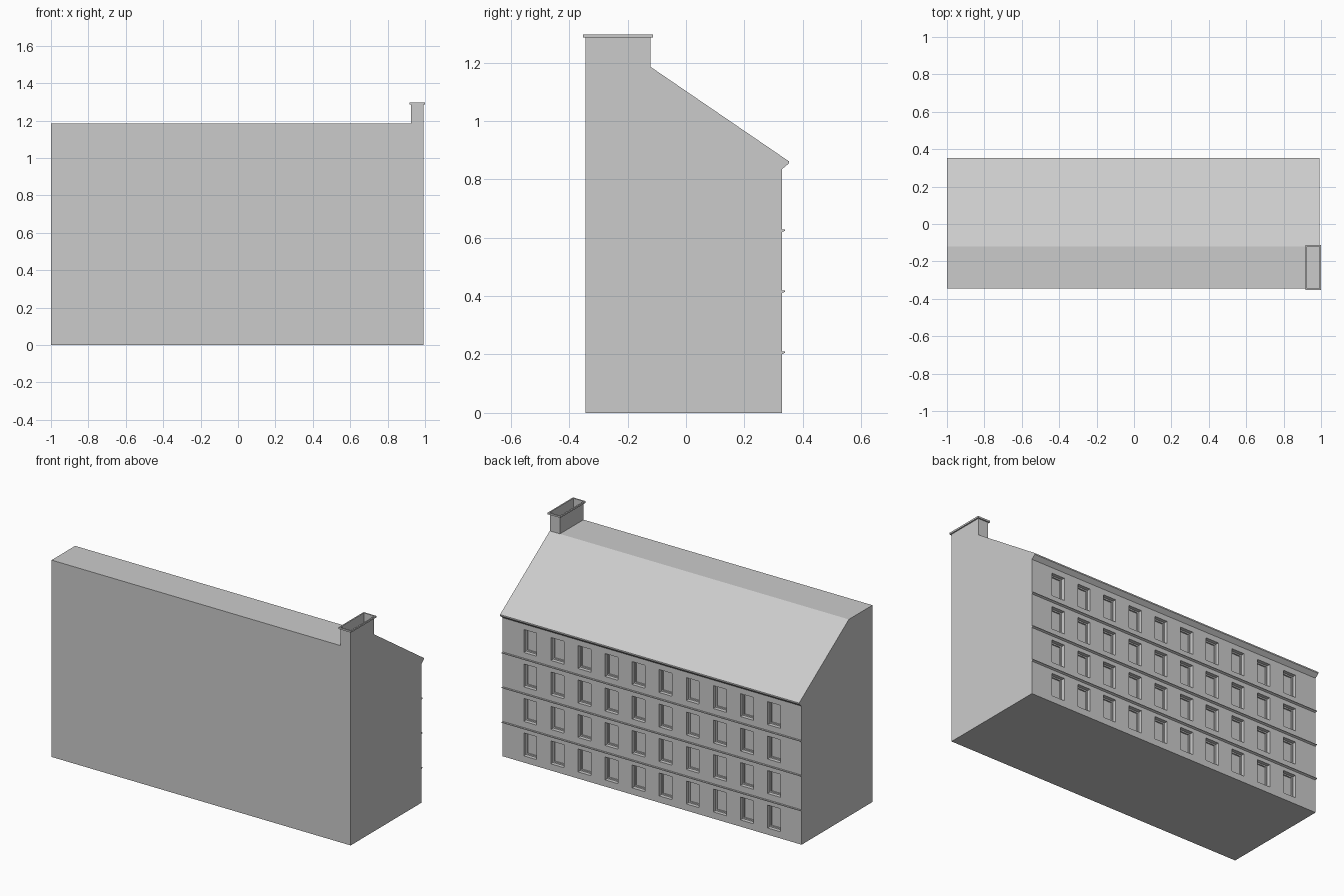
import bpy, bmesh

if "Cube" in bpy.data.objects:
    bpy.data.objects.remove(bpy.data.objects["Cube"])

X0, X1 = -1.0, 0.992            # building ends
FRONT, RIDGE, WALL, EAVE = -0.345, -0.121, 0.328, 0.352
TOP, WALL_TOP = 1.185, 0.834


def finish(name, bm):
    mesh = bpy.data.meshes.new(name)
    bm.to_mesh(mesh)
    bm.free()
    obj = bpy.data.objects.new(name, mesh)
    bpy.context.collection.objects.link(obj)
    return obj


def extrude_profile(name, pts, open_edge=None):
    """Extrude a (y, z) profile along the building; optionally leave one side open."""
    bm = bmesh.new()
    a = [bm.verts.new((X0, y, z)) for y, z in pts]
    b = [bm.verts.new((X1, y, z)) for y, z in pts]
    n = len(pts)
    bm.faces.new(a[::-1])
    bm.faces.new(b)
    for i in range(n):
        if i != open_edge:
            j = (i + 1) % n
            bm.faces.new((a[i], a[j], b[j], b[i]))
    return finish(name, bm)


def rect_rings(name, rect, rings):
    """Stack rectangular loops given as (outward growth, z)."""
    x0, x1, y0, y1 = rect
    bm = bmesh.new()
    loops = []
    for g, z in rings:
        loops.append([bm.verts.new((x, y, z)) for x, y in
                      ((x0 - g, y0 - g), (x1 + g, y0 - g), (x1 + g, y1 + g), (x0 - g, y1 + g))])
    for lo, hi in zip(loops, loops[1:]):
        for i in range(4):
            j = (i + 1) % 4
            bm.faces.new((lo[i], lo[j], hi[j], hi[i]))
    return finish(name, bm)


# Main block with flat top, sloping roof and eave (window wall side left open)
extrude_profile("building_shell", [
    (FRONT, 0), (WALL, 0), (WALL, WALL_TOP), (EAVE, 0.854),
    (EAVE, 0.862), (RIDGE, TOP), (FRONT, TOP)], open_edge=1)

# Window wall: grid of panels, with every window panel recessed in two steps
cols, rows = 10, 4
half_w = 0.043
xs, zs = [X0], [0.0]
for c in range(cols):
    cx = -0.816 + c * 0.1804
    xs += [cx - half_w, cx + half_w]
for r in range(rows):
    z = 0.04 + r * 0.2075
    zs += [z, z + 0.138]
xs.append(X1)
zs.append(WALL_TOP)

bm = bmesh.new()
grid = [[bm.verts.new((x, WALL, z)) for z in zs] for x in xs]
windows = []
for i in range(len(xs) - 1):
    for j in range(len(zs) - 1):
        f = bm.faces.new((grid[i][j], grid[i][j + 1], grid[i + 1][j + 1], grid[i + 1][j]))
        if i % 2 and j % 2:
            windows.append(f)
bm.normal_update()


def recess(faces, depth):
    out = bmesh.ops.extrude_discrete_faces(bm, faces=faces)["faces"]
    bmesh.ops.translate(bm, vec=(0, -depth, 0), verts=list({v for f in out for v in f.verts}))
    return out


panes = recess(windows, 0.022)
bm.normal_update()
bmesh.ops.inset_individual(bm, faces=panes, thickness=0.011, depth=0)
recess(panes, 0.008)
finish("window_wall", bm)

# String courses between the floors
for k in range(1, 4):
    z = 0.209 * k
    extrude_profile(f"string_course_{k}", [
        (WALL, z - 0.008), (0.339, z - 0.003), (0.339, z + 0.001), (WALL, z + 0.001)])

# Hollow chimney and its projecting cap
flue = (0.924, X1, FRONT, RIDGE)
rect_rings("chimney", flue, [(0, TOP), (0, 1.286)])
rect_rings("chimney_cap", flue, [(0, 1.286), (0.008, 1.286), (0.008, 1.296), (0, 1.296), (0, 1.286)])
